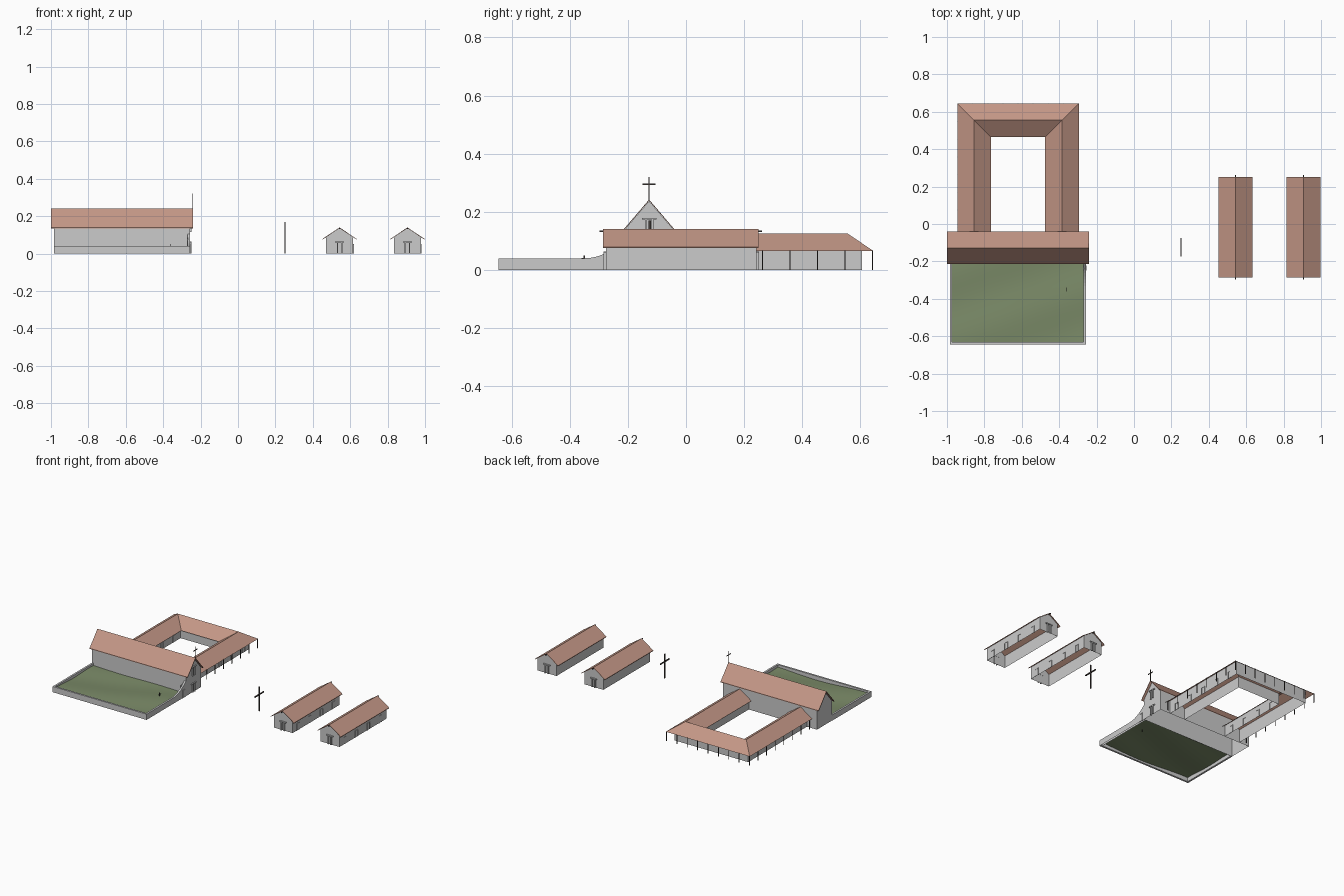
import bpy, math

if "Cube" in bpy.data.objects:
    bpy.data.objects.remove(bpy.data.objects["Cube"])

def mat(name, c):
    m = bpy.data.materials.new(name)
    m.diffuse_color = (*c, 1)
    m.use_nodes = True
    m.node_tree.nodes["Principled BSDF"].inputs["Base Color"].default_value = m.diffuse_color
    return m

TILE = mat("roof_tile", (0.55, 0.31, 0.24))
GRASS = mat("grass", (0.20, 0.26, 0.14))
WOOD = mat("dark_wood", (0.06, 0.05, 0.045))

def mesh(name, v, f, m=None):
    me = bpy.data.meshes.new(name)
    me.from_pydata(v, [], f)
    me.update()
    o = bpy.data.objects.new(name, me)
    bpy.context.collection.objects.link(o)
    if m:
        me.materials.append(m)
    return o

BOX_F = [(0, 2, 3, 1), (4, 5, 7, 6), (0, 1, 5, 4), (2, 6, 7, 3), (0, 4, 6, 2), (1, 3, 7, 5)]

def boxes(name, spans, m=None):
    """One object made of boxes, each ((x0,x1),(y0,y1),(z0,z1))."""
    v, f = [], []
    for X, Y, Z in spans:
        b = len(v)
        v += [(x, y, z) for z in Z for y in Y for x in X]
        f += [tuple(b + i for i in q) for q in BOX_F]
    return mesh(name, v, f, m)

def cen(c, w):
    return (c - w / 2, c + w / 2)

def gable_walls(name, w, a, b, eave, ridge, along_x, c):
    """Open-bottomed wall shell with pointed ends; c is the ridge line."""
    prof = [(c - w, 0), (c - w, eave), (c, ridge), (c + w, eave), (c + w, 0)]
    v = [((e, p, z) if along_x else (p, e, z)) for e in (a, b) for p, z in prof]
    return mesh(name, v, [(0, 1, 2, 3, 4), (9, 8, 7, 6, 5), (0, 5, 6, 1), (4, 3, 8, 9)])

def gable_roof(name, w, a, b, eave, ridge, along_x, c):
    t = 0.004
    prof = [(c - w, eave), (c, ridge), (c + w, eave), (c + w, eave - t), (c, ridge - t), (c - w, eave - t)]
    v = [((e, p, z) if along_x else (p, e, z)) for e in (a, b) for p, z in prof]
    f = [(i, (i + 1) % 6, (i + 1) % 6 + 6, i + 6) for i in range(6)]
    f += [(0, 5, 4, 1), (1, 4, 3, 2), (6, 7, 10, 11), (7, 8, 9, 10)]
    return mesh(name, v, f, TILE)

def door_x(x, y, z=0, w=0.026, h=0.05):
    """Framed door facing along x."""
    X = cen(x, 0.006)
    return [(X, cen(y - w / 2, 0.004), (z, z + h)), (X, cen(y + w / 2, 0.004), (z, z + h)),
            (X, cen(y, w + 0.004), (z + h - 0.004, z + h)), (cen(x, 0.002), cen(y, w), (z, z + h))]

def portal(c, at, z, along_x):
    """Two posts under a wide lintel."""
    out = []
    for p, w, z0, z1 in ((c - 0.011, 0.007, z, z + 0.06), (c + 0.011, 0.007, z, z + 0.06),
                         (c, 0.05, z + 0.058, z + 0.064)):
        A, B = cen(p, w), cen(at, 0.012)
        out.append((B, A, (z0, z1)) if along_x else (A, B, (z0, z1)))
    return out

# barracks
for n, c in (("left", 0.543), ("right", 0.906)):
    gable_walls(f"barracks_{n}_walls", 0.073, -0.275, 0.243, 0.088, 0.137, False, c)
    gable_roof(f"barracks_{n}_roof", 0.09, -0.285, 0.25, 0.079, 0.14, False, c)
    boxes(f"barracks_{n}_ridge_beam", [(cen(c, 0.005), (-0.297, 0.262), (0.131, 0.136))], WOOD)
    boxes(f"barracks_{n}_doors", [b for y in (-0.218, -0.087, 0.045, 0.175) for b in door_x(c + 0.073, y)])
    boxes(f"barracks_{n}_portals", portal(c, -0.278, 0, False) + portal(c, 0.246, 0, False))

# church
gable_walls("church_walls", 0.082, -0.983, -0.257, 0.141, 0.237, True, -0.127)
gable_roof("church_roof", 0.088, -1.0, -0.24, 0.139, 0.242, True, -0.127)
boxes("church_portals", portal(-0.127, -0.255, 0, True) + portal(-0.127, -0.255, 0.115, True))
boxes("church_cross", [(cen(-0.242, 0.004), cen(-0.127, 0.004), (0.238, 0.32)),
                       (cen(-0.242, 0.004), cen(-0.127, 0.045), (0.293, 0.297))], WOOD)

# quadrangle: U-shaped rings described by offsets from the ridge line
RX0, RX1, RY, Y0 = -0.855, -0.385, 0.555, -0.045

def u_path(d, z):
    """Path of the three wings, offset outward by d."""
    return [(RX0 - d, Y0, z), (RX0 - d, RY + d, z), (RX1 + d, RY + d, z), (RX1 + d, Y0, z)]

def strip(name, p, q, m=None):
    return mesh(name, p + q, [(i, i + 1, i + 5, i + 4) for i in range(3)], m)

strip("quadrangle_roof_outer", u_path(0.09, 0.065), u_path(0, 0.126), TILE)
strip("quadrangle_roof_inner", u_path(0, 0.126), u_path(-0.09, 0.065), TILE)
strip("quadrangle_wall_outer", u_path(0.05, 0), u_path(0.05, 0.092))
strip("quadrangle_wall_inner", u_path(-0.07, 0.078), u_path(-0.07, 0))

# quadrangle doors
doors = []
for x in (RX1 + 0.05, RX0 + 0.07):
    for i in range(5):
        y = 0.02 + 0.13 * i
        if y < 0.47 or x > -0.5:
            doors += door_x(x, y)
boxes("quadrangle_doors", doors)

# arcade posts under the outer eave
posts = []
d = 0.087
for i in range(8):
    y = -0.02 + (RY + d + 0.02) * i / 7
    posts += [(cen(x, 0.004), cen(y, 0.004), (0, 0.067)) for x in (RX0 - d, RX1 + d)]
for i in range(1, 8):
    x = RX0 - d + (RX1 - RX0 + 2 * d) * i / 8
    posts.append((cen(x, 0.004), cen(RY + d, 0.004), (0, 0.067)))
boxes("arcade_posts", posts, WOOD)

# cemetery wall, with the east side sweeping up to the church
boxes("cemetery_wall", [((-0.985, -0.257), (-0.645, -0.632), (0, 0.04)),
                        ((-0.985, -0.972), (-0.632, -0.209), (0, 0.04))])
top = [(-0.632, 0.04)]
for i in range(9):
    t = i / 8
    top.append((-0.35 + 0.141 * t, 0.04 + 0.065 * t ** 2))
n = len(top)
v, f = [], []
for x in (-0.27, -0.257):
    v += [(x, y, z) for y, z in top] + [(x, y, 0) for y, z in top]
for i in range(n - 1):
    f += [(i, i + n, i + n + 1, i + 1), (i + 2 * n, i + 1 + 2 * n, i + 1 + 3 * n, i + 3 * n),
          (i, i + 1, i + 1 + 2 * n, i + 2 * n)]
mesh("cemetery_swept_wall", v, f)
boxes("cemetery_gate", door_x(-0.256, -0.235, 0.0, 0.024, 0.055) + door_x(-0.271, -0.235, 0.03, 0.024, 0.055))

# uneven grass
N = 24
v = []
for j in range(N + 1):
    for i in range(N + 1):
        x, y = -0.972 + 0.702 * i / N, -0.632 + 0.423 * j / N
        v.append((x, y, 0.02 + 0.005 * math.sin(9 * x + 4 * y) + 0.004 * math.sin(17 * y - 6 * x)))
f = [(j * (N + 1) + i, j * (N + 1) + i + 1, (j + 1) * (N + 1) + i + 1, (j + 1) * (N + 1) + i)
     for j in range(N) for i in range(N)]
g = mesh("cemetery_grass", v, f, GRASS)
g.data.shade_smooth()

# crosses
boxes("grave_cross", [(cen(-0.362, 0.004), cen(-0.35, 0.004), (0.01, 0.05)),
                      (cen(-0.362, 0.004), cen(-0.35, 0.02), (0.037, 0.041))], WOOD)
boxes("plaza_cross", [(cen(0.252, 0.006), cen(-0.125, 0.008), (0, 0.17)),
                      (cen(0.252, 0.006), cen(-0.125, 0.1), (0.112, 0.12))], WOOD)
